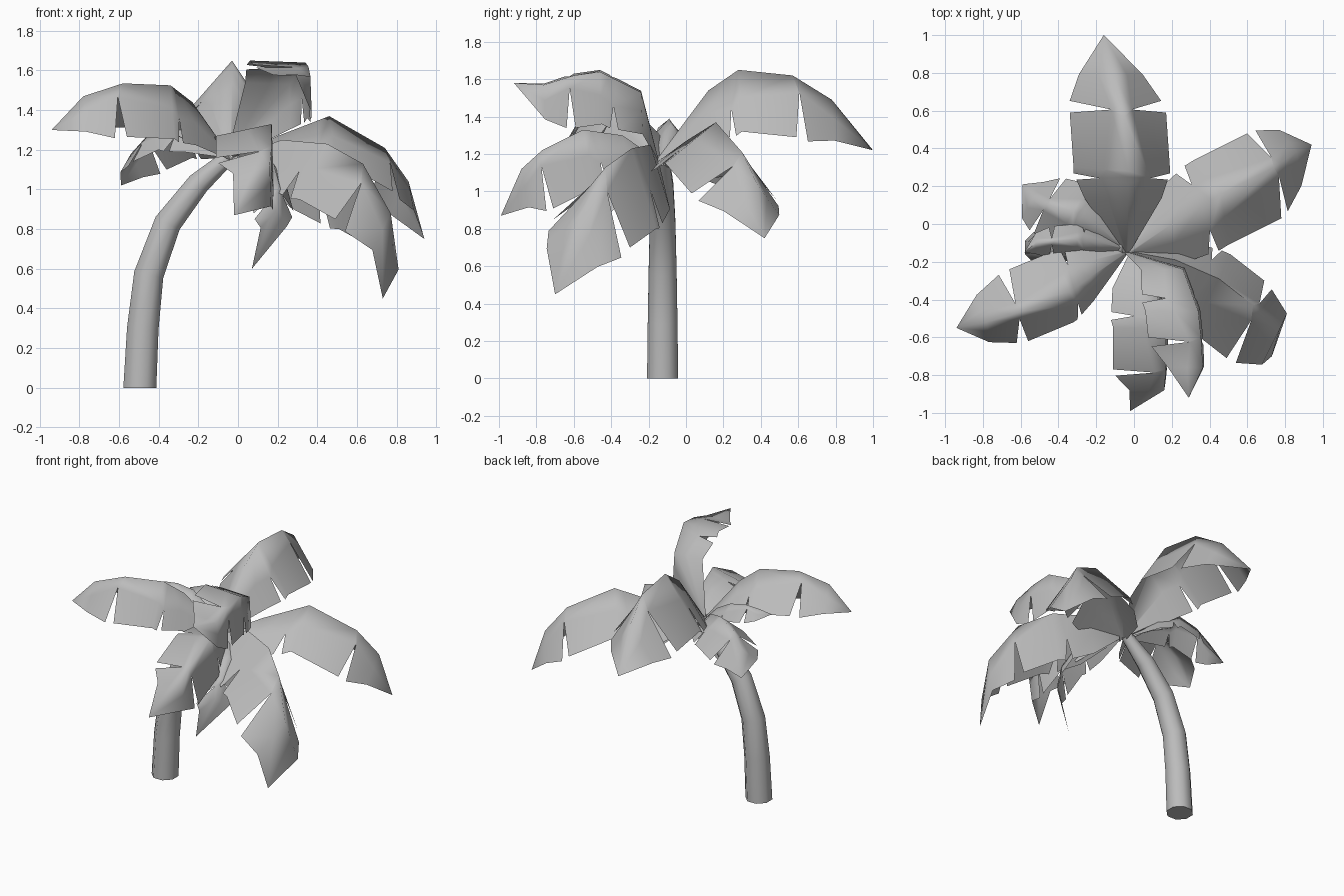
import bpy
import math
from mathutils import Vector

cube = bpy.data.objects.get("Cube")
if cube:
    bpy.data.objects.remove(cube, do_unlink=True)

grey = bpy.data.materials.new("plain grey")
grey.use_nodes = True
colour = (0.5, 0.5, 0.5, 1)
grey.diffuse_color = colour
grey.node_tree.nodes["Principled BSDF"].inputs["Base Color"].default_value = colour


def make_object(name, verts, faces):
    mesh = bpy.data.meshes.new(name)
    mesh.from_pydata(verts, [], faces)
    mesh.materials.append(grey)
    mesh.update()
    obj = bpy.data.objects.new(name, mesh)
    bpy.context.collection.objects.link(obj)
    return obj


def smooth(obj, degrees):
    bpy.ops.object.select_all(action="DESELECT")
    obj.select_set(True)
    bpy.context.view_layer.objects.active = obj
    bpy.ops.object.shade_smooth_by_angle(angle=math.radians(degrees))


def along(points, t):
    """Point on a polyline at a fractional index."""
    i = min(int(t), len(points) - 2)
    return points[i].lerp(points[i + 1], t - i)


# Stations along every frond: place on the ridge, blade width.
# The blade is torn after the stations in TEARS, to the given depth.
STATIONS = [(0, .08), (1, .8), (1.6, .95), (1.8, 1), (2, 1), (3, 1),
            (3.3, .95), (4, .66), (5, 0)]
TEARS = {2: .55, 5: .22}


def frond(name, ridge, left, right):
    """Folded leaf: a ridge with a torn blade hanging from each side."""
    ridge = [Vector(p) for p in ridge]
    verts = [along(ridge, t) for t, w in STATIONS]
    faces = []
    count = len(STATIONS)
    for side, flip in ((Vector(left), False), (Vector(right), True)):
        start = len(verts)
        inner, outer = [], []
        for k, (t, w) in enumerate(STATIONS):
            depth, place = .45, t
            for tear, notch in TEARS.items():
                if k in (tear, tear + 1):
                    depth = notch
                    place = (STATIONS[tear][0] + STATIONS[tear + 1][0]) / 2
            inner.append(along(ridge, place) + side * w * depth)
            outer.append(along(ridge, t) + side * w)
        verts += inner + outer
        for k in range(count - 1):
            a, b = start + k, start + count + k
            strips = [(k, k + 1, a + 1, a)]
            if k not in TEARS:
                strips.append((a, a + 1, b + 1, b))
            faces += [f if flip else f[::-1] for f in strips]
    obj = make_object(name, verts, faces)
    # Weld the tip and the roots of the tears
    weld = obj.modifiers.new("weld", "WELD")
    weld.merge_threshold = 0.0005
    smooth(obj, 100)


# Bent trunk: rings square to a curved path
path = [(-.495, 0, .09), (-.48, .3, .086), (-.45, .57, .081), (-.355, .83, .074),
        (-.2, 1.03, .062), (-.04, 1.17, .04)]
SIDES = 8
verts, faces = [], []
for i, (x, z, r) in enumerate(path):
    before, after = path[max(i - 1, 0)], path[min(i + 1, len(path) - 1)]
    tilt = math.atan2(after[0] - before[0], after[1] - before[1]) if i else 0
    for k in range(SIDES):
        a = math.tau * (k + .5) / SIDES
        u, v = r * math.cos(a), r * math.sin(a)
        verts.append((x + u * math.cos(tilt), v - .125, z - u * math.sin(tilt)))
for i in range(len(path) - 1):
    for k in range(SIDES):
        a, b = i * SIDES + k, i * SIDES + (k + 1) % SIDES
        faces.append((a, b, b + SIDES, a + SIDES))
faces.append(tuple(reversed(range(SIDES))))
faces.append(tuple(range(len(verts) - SIDES, len(verts))))
smooth(make_object("trunk", verts, faces), 50)

# Fronds: ridge from crown to tip, then the reach of each blade
frond("back_frond",
      [(-.04, -.15, 1.18), (-.03, .12, 1.54), (-.03, .28, 1.65),
       (-.05, .57, 1.62), (-.1, .78, 1.49), (-.16, 1, 1.22)],
      (.22, .02, -.33), (-.29, .02, -.33))
frond("left_back_frond",
      [(-.03, -.15, 1.16), (.2, 0, 1.27), (.46, .16, 1.37),
       (.74, .3, 1.21), (.86, .38, 1.04), (.94, .42, .75)],
      (.04, -.27, -.22), (-.14, .18, -.25))
frond("left_front_frond",
      [(0, -.15, 1.17), (.22, -.19, 1.25), (.45, -.29, 1.23),
       (.63, -.43, 1.13), (.77, -.56, .88), (.73, -.7, .45)],
      (-.14, -.28, -.28), (.06, .13, -.43))
frond("raised_front_frond",
      [(-.03, -.15, 1.18), (.26, -.24, 1.53), (.34, -.46, 1.64),
       (.355, -.6, 1.62), (.365, -.76, 1.57), (.29, -.92, 1.58)],
      (-.28, 0, .01), (.01, .01, -.28))
frond("right_front_frond",
      [(-.04, -.15, 1.17), (-.23, -.28, 1.44), (-.34, -.36, 1.525),
       (-.58, -.46, 1.535), (-.78, -.52, 1.47), (-.94, -.55, 1.3)],
      (.02, -.16, -.27), (-.08, .22, -.22))
frond("front_frond",
      [(0, -.15, 1.17), (.11, -.34, 1.3), (.17, -.55, 1.33),
       (.17, -.77, 1.22), (.16, -.88, 1.12), (-.02, -.99, .87)],
      (-.28, 0, -.06), (.01, .06, -.31))
frond("right_back_frond",
      [(-.05, -.13, 1.17), (-.2, 0, 1.3), (-.32, .07, 1.34),
       (-.45, .1, 1.28), (-.54, .13, 1.18), (-.59, .21, 1.02)],
      (-.08, -.15, -.14), (.09, .14, -.18))
frond("right_frond",
      [(-.05, -.13, 1.17), (-.18, -.1, 1.3), (-.3, -.08, 1.37),
       (-.42, -.09, 1.39), (-.52, -.1, 1.38), (-.58, -.15, 1.34)],
      (0, -.09, -.1), (0, .08, -.1))
frond("low_front_frond",
      [(0, -.15, 1.15), (.1, -.26, 1.17), (.18, -.37, 1.13),
       (.21, -.48, 1.02), (.2, -.54, .9), (.07, -.58, .6)],
      (-.13, -.1, -.14), (.07, .08, -.13))
